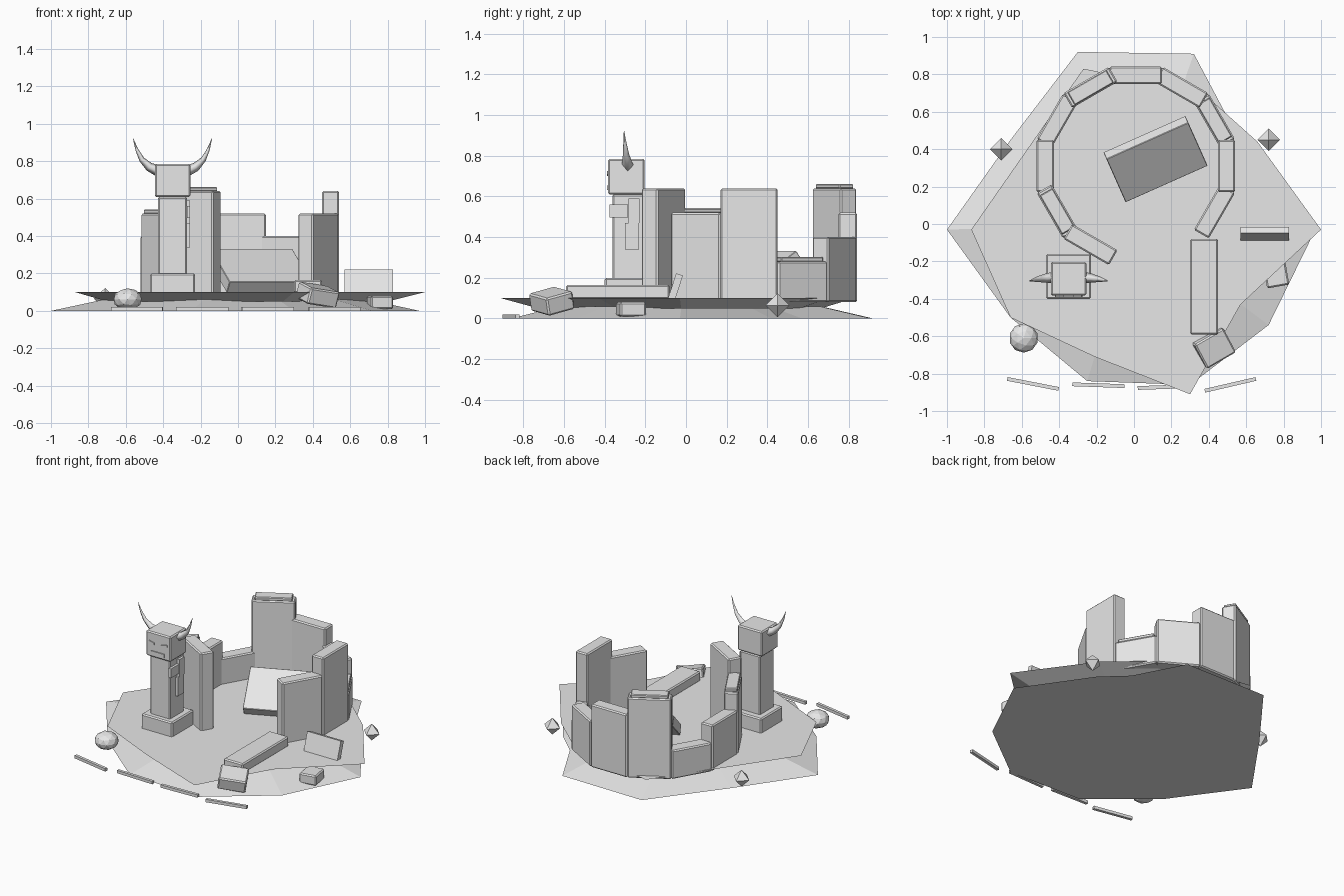
import bpy, bmesh
from math import radians, sin, cos
from mathutils import Matrix, Euler

if "Cube" in bpy.data.objects:
    bpy.data.objects.remove(bpy.data.objects["Cube"], do_unlink=True)

GREY = (0.8, 0.8, 0.8, 1)
stone = bpy.data.materials.new("plain_stone")
stone.use_nodes = True
stone.diffuse_color = GREY
stone.node_tree.nodes["Principled BSDF"].inputs["Base Color"].default_value = GREY


def finish(name, bm):
    bmesh.ops.recalc_face_normals(bm, faces=bm.faces)
    mesh = bpy.data.meshes.new(name)
    bm.to_mesh(mesh)
    bm.free()
    mesh.materials.append(stone)
    obj = bpy.data.objects.new(name, mesh)
    bpy.context.collection.objects.link(obj)
    return obj


def box(name, center, size, rot=(0, 0, 0), bevel=0.008):
    bm = bmesh.new()
    bmesh.ops.create_cube(bm, size=1)
    bmesh.ops.scale(bm, vec=size, verts=bm.verts)
    if bevel:
        bmesh.ops.bevel(bm, geom=bm.edges[:], offset=bevel, segments=1,
                        affect='EDGES', profile=0.5)
    turn = Euler([radians(a) for a in rot]).to_matrix().to_4x4()
    bm.transform(Matrix.Translation(center) @ turn)
    return finish(name, bm)


def slab(name, outline, z_low, z_high, scale_low, scale_high):
    # Irregular tapering slab from a single outline
    bm = bmesh.new()
    rings = [[bm.verts.new((x * s, y * s, z)) for x, y in outline]
             for z, s in ((z_low, scale_low), (z_high, scale_high))]
    bm.faces.new(rings[0])
    bm.faces.new(rings[1])
    n = len(outline)
    for i in range(n):
        j = (i + 1) % n
        bm.faces.new((rings[0][i], rings[0][j], rings[1][j], rings[1][i]))
    return finish(name, bm)


# Rocky ground, a flared foot below an undercut plateau
slab("lower_ground", [(-1, -.03), (-.66, -.5), (-.25, -.84), (.3, -.86), (.72, -.54),
                      (.97, -.03), (.66, .42), (.5, .57), (.32, .91), (-.3, .92),
                      (-.66, .45)], 0, .06, 1, .72)
slab("plateau", [(-.87, -.03), (-.66, -.5), (-.21, -.71), (.3, -.91), (.57, -.43),
                 (1, -.03), (.66, .44), (.37, .7), (-.27, .83)], .05, .1, .8, 1)

# Ring of wall blocks in four repeating heights, with two places fallen
HEIGHTS = (.64, .28, .4, .52)
for i in range(12):
    if i in (9, 10):
        continue
    a = radians(30 * i)
    x, y, top = .01 + .485 * cos(a), .31 + .485 * sin(a), HEIGHTS[i % 4]
    box(f"wall_block_{i}", (x, y, (top + .08) / 2), (.092, .28, top - .08), (0, 0, 30 * i))
    if i % 3 == 1:
        box(f"wall_cap_{i}", (x, y, top + .01), (.08, .24, .024), (0, 0, 30 * i), .005)

# Fallen stones
box("leaning_slab", (.115, .347, .215), (.48, .31, .07), (35, 0, 24), .003)
box("fallen_block", (.375, -.335, .13), (.15, .51, .07))
box("tumbled_block", (.425, -.66, .085), (.18, .15, .09), (14, 8, 30))
box("side_block", (.76, -.27, .045), (.12, .13, .07), (0, 0, 10))
box("tilted_panel", (.7, -.055, .145), (.26, .035, .15), (-18, 0, 0), 0)

# Horned pillar
PX, PY = -.35, -.285
box("pillar_base", (PX, PY + .005, .145), (.24, .24, .11))
box("pillar_shaft", (PX, PY, .4), (.155, .155, .42))
box("pillar_head", (PX, PY - .008, .697), (.19, .18, .175))
box("mouth", (PX, PY - .1, .643), (.1, .009, .024), bevel=0)
for side in (-1, 1):
    box(f"eye_{side}", (PX + side * .05, PY - .1, .712), (.045, .009, .014),
        (0, side * -14, 0), 0)

    # Square-section horn tapering to a point
    curve = bpy.data.curves.new("horn", 'CURVE')
    curve.dimensions = '3D'
    curve.bevel_depth = .03
    curve.bevel_resolution = 0
    curve.use_fill_caps = True
    path = [(.08, .75, 1), (.125, .77, .8), (.165, .81, .5), (.19, .86, .28), (.212, .925, .02)]
    line = curve.splines.new('POLY')
    line.points.add(len(path) - 1)
    for i, (p, (dx, z, r)) in enumerate(zip(line.points, path)):
        p.co = (PX + side * dx, PY - .005 * i, z, 1)
        p.radius = r
    curve.materials.append(stone)
    horn = bpy.data.objects.new(f"horn_{side}", curve)
    bpy.context.collection.objects.link(horn)

# Stepped relief on the pillar's left face
for i, (y, z, w, h) in enumerate([(-.33, .528, .09, .065), (-.255, .53, .055, .12),
                                  (-.265, .405, .07, .13)]):
    box(f"relief_{i}", (PX + .085, y, z), (.018, w, h), bevel=0)

# Border bars along the front
for i, (x, y, turn) in enumerate([(-.54, -.855, -11), (-.19, -.862, -2),
                                  (.16, -.872, 2), (.515, -.86, 13)]):
    box(f"border_bar_{i}", (x, y, .01), (.28, .02, .02), (0, 0, turn), 0)

# Crystals and boulder
for i, (x, y) in enumerate([(-.71, .4), (.72, .45)]):
    bm = bmesh.new()
    tips = [bm.verts.new((x, y, .065 + s * .058)) for s in (-1, 1)]
    belt = [bm.verts.new((x + dx * .06, y + dy * .06, .065))
            for dx, dy in ((1, 0), (0, 1), (-1, 0), (0, -1))]
    for tip in tips:
        for k in range(4):
            bm.faces.new((tip, belt[k], belt[(k + 1) % 4]))
    finish(f"crystal_{i}", bm)

bm = bmesh.new()
bmesh.ops.create_icosphere(bm, subdivisions=2, radius=.078)
bmesh.ops.scale(bm, vec=(1, 1, .75), verts=bm.verts)
bmesh.ops.translate(bm, vec=(-.59, -.61, .062), verts=bm.verts)
finish("boulder", bm)
